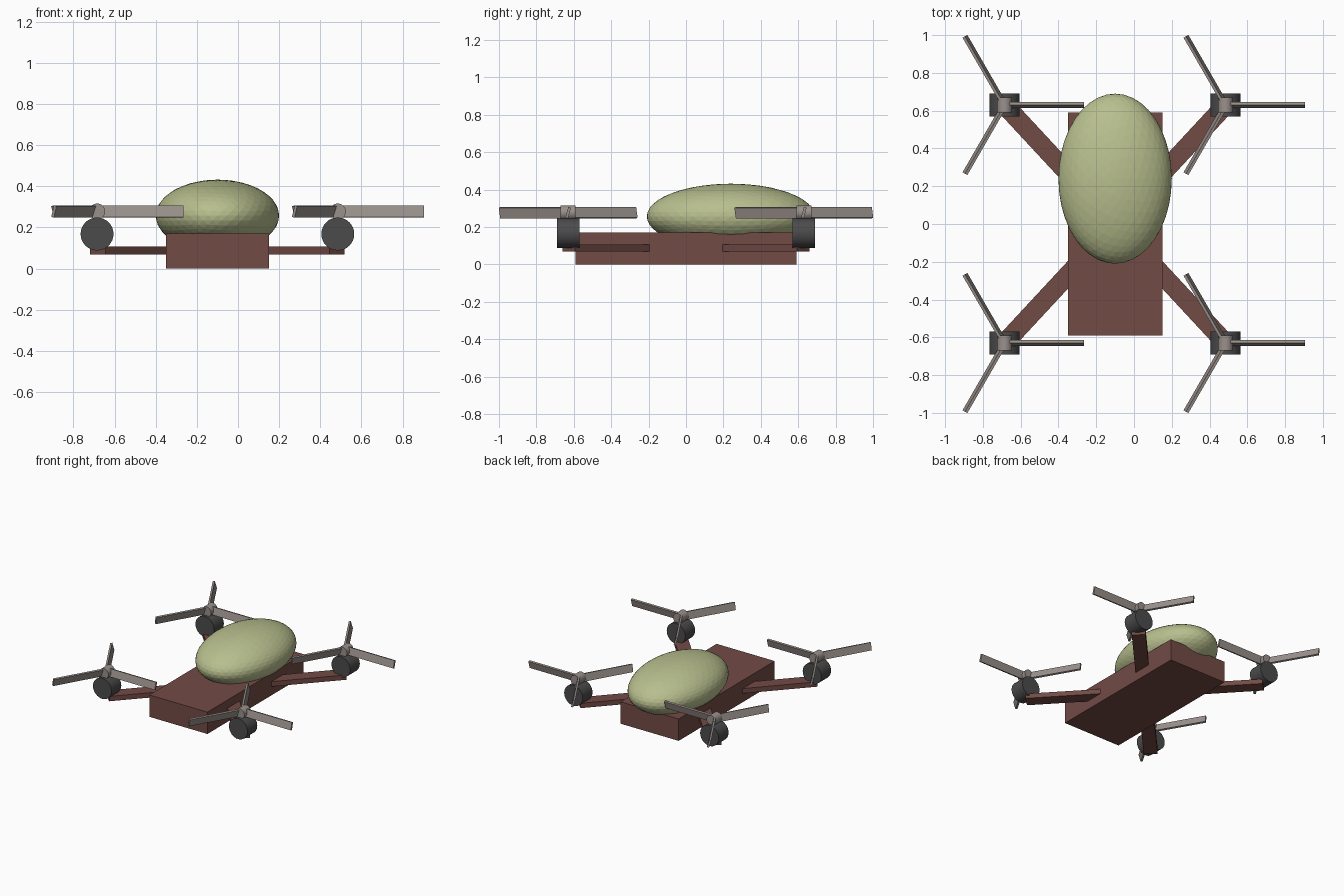
import bpy
from math import radians, atan2, cos, sin, hypot
from mathutils import Matrix, Vector

if "Cube" in bpy.data.objects:
    bpy.data.objects.remove(bpy.data.objects["Cube"])

CX = -0.1                 # centreline of the airframe
DX, DY = 0.585, 0.63      # motor offset from the airframe centre


def material(name, rgb):
    m = bpy.data.materials.new(name)
    m.diffuse_color = (*rgb, 1)
    m.use_nodes = True
    m.node_tree.nodes["Principled BSDF"].inputs["Base Color"].default_value = m.diffuse_color
    return m


BROWN = material("frame_brown", (0.17, 0.07, 0.06))
GREEN = material("canopy_green", (0.48, 0.52, 0.27))
DARK = material("motor_dark", (0.07, 0.07, 0.07))
BLADE = material("propeller_grey", (0.32, 0.28, 0.26))


def finish(name, mat):
    ob = bpy.context.object
    ob.name = name
    ob.data.materials.append(mat)
    return ob


def box(name, size, matrix, mat):
    bpy.ops.mesh.primitive_cube_add(size=1)
    ob = finish(name, mat)
    ob.data.transform(Matrix.Diagonal((*size, 1)))
    ob.matrix_world = matrix
    return ob


def cylinder_y(name, radius, length, loc, mat):
    bpy.ops.mesh.primitive_cylinder_add(vertices=32, radius=radius, depth=length,
                                        location=loc, rotation=(radians(90), 0, 0))
    ob = finish(name, mat)
    bpy.ops.object.shade_smooth_by_angle(angle=radians(30))
    return ob


# Body slab
box("body", (0.5, 1.18, 0.17), Matrix.Translation((CX, 0, 0.085)), BROWN)

# Egg-shaped canopy
bpy.ops.mesh.primitive_ico_sphere_add(subdivisions=4, radius=1, location=(CX, 0.24, 0.257))
canopy = finish("canopy", GREEN)
canopy.scale = (0.3, 0.45, 0.175)

# Four arms, each with a motor, hub and three-blade propeller
ARM_START, ARM_END = 0.2, 0.855
BLADE_START, BLADE_END = 0.02, 0.42
for sx, side in ((-1, "left"), (1, "right")):
    for sy, end in ((-1, "front"), (1, "back")):
        tag = f"{end}_{side}"
        x, y = CX + sx * DX, sy * DY

        a = atan2(sy * DY, sx * DX)
        mid = (ARM_START + ARM_END) / 2
        box(f"{tag}_arm", (ARM_END - ARM_START, 0.1, 0.038),
            Matrix.Translation((CX + mid * cos(a), mid * sin(a), 0.0875)) @ Matrix.Rotation(a, 4, 'Z'),
            BROWN)

        cylinder_y(f"{tag}_motor", 0.08, 0.12, (x, y, 0.168), DARK)
        cylinder_y(f"{tag}_hub", 0.039, 0.08, (x, y, 0.277), BLADE)

        # Blades stand nearly upright, pitched about their length
        for i in range(3):
            m = (Matrix.Translation((x, y, 0.277)) @ Matrix.Rotation(radians(120 * i), 4, 'Z')
                 @ Matrix.Translation(((BLADE_START + BLADE_END) / 2, 0, 0))
                 @ Matrix.Rotation(radians(-15), 4, 'X'))
            box(f"{tag}_blade_{i + 1}", (BLADE_END - BLADE_START, 0.015, 0.058), m, BLADE)
